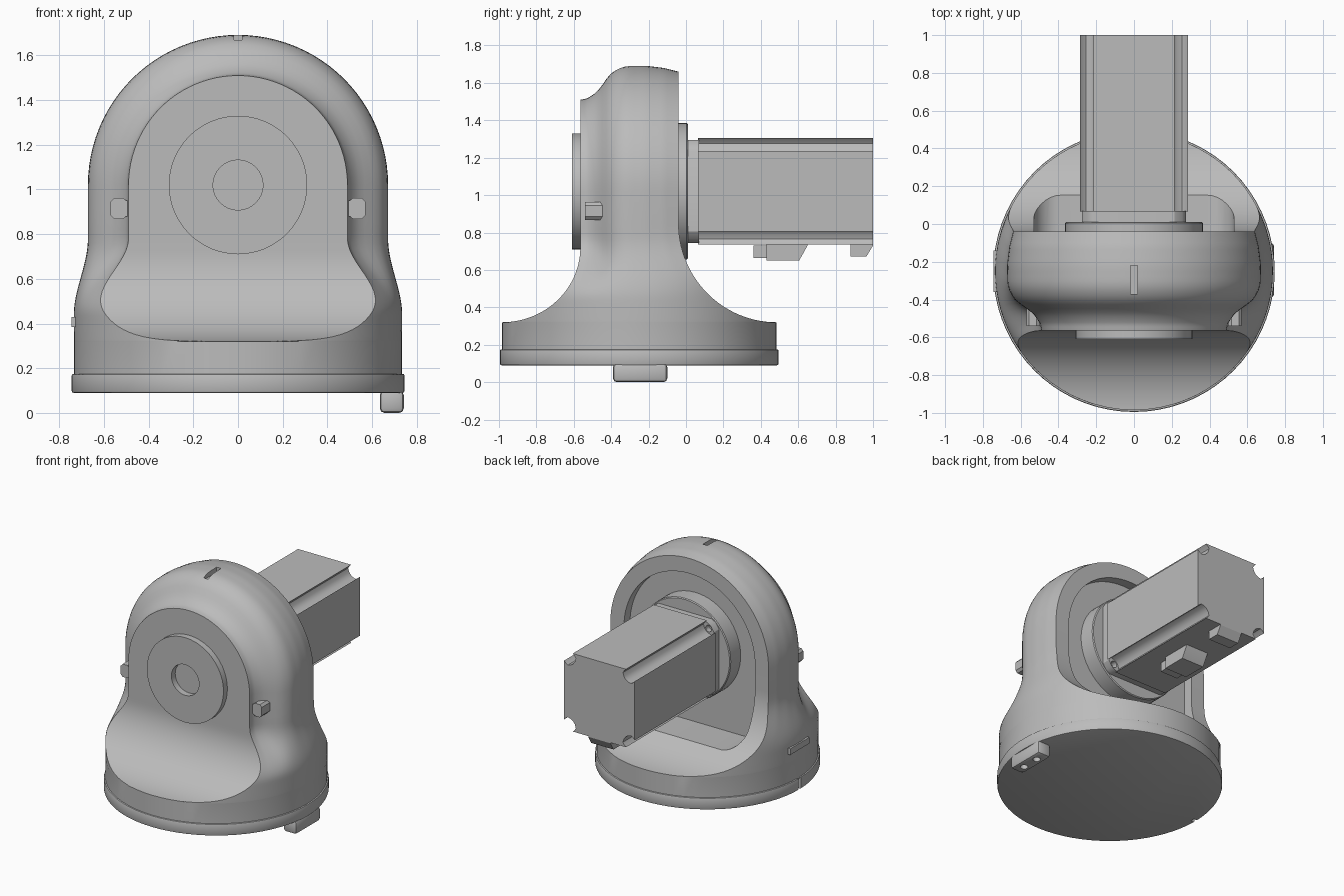
import bpy, bmesh
from math import sin, cos, pi, sqrt

cube = bpy.data.objects.get("Cube")
if cube:
    bpy.data.objects.remove(cube)

grey = bpy.data.materials.new("plain_grey")
grey.use_nodes = True
grey.diffuse_color = (0.5, 0.5, 0.5, 1)
grey.node_tree.nodes["Principled BSDF"].inputs["Base Color"].default_value = (0.5, 0.5, 0.5, 1)

AXIS_Z = 1.02      # height of the horizontal shaft
BASE_Y = -0.25     # centre of the round base
PLACE = {"x": lambda u, v, a: (a, u, v),
         "y": lambda u, v, a: (u, a, v),
         "z": lambda u, v, a: (u, v, a)}


def loft(name, rings):
    """Closed solid through rings that all have the same point count."""
    bm = bmesh.new()
    loops = [[bm.verts.new(p) for p in ring] for ring in rings]
    n = len(loops[0])
    for low, high in zip(loops, loops[1:]):
        for i in range(n):
            j = (i + 1) % n
            bm.faces.new((low[i], low[j], high[j], high[i]))
    bm.faces.new(loops[0])
    bm.faces.new(loops[-1])
    bmesh.ops.remove_doubles(bm, verts=bm.verts, dist=0.0005)
    bmesh.ops.recalc_face_normals(bm, faces=bm.faces)
    mesh = bpy.data.meshes.new(name)
    bm.to_mesh(mesh)
    bm.free()
    obj = bpy.data.objects.new(name, mesh)
    obj.data.materials.append(grey)
    bpy.context.collection.objects.link(obj)
    return obj


def prism(name, outline, axis, a, b):
    return loft(name, [[PLACE[axis](u, v, t) for u, v in outline] for t in (a, b)])


def circle(r, u=0, v=0, n=48):
    return [(u + r * cos(2 * pi * i / n), v + r * sin(2 * pi * i / n)) for i in range(n)]


def box(name, x, y, z):
    return prism(name, [(x[0], y[0]), (x[1], y[0]), (x[1], y[1]), (x[0], y[1])], "z", *z)


def apply_modifiers(obj):
    bpy.context.view_layer.update()
    evaluated = obj.evaluated_get(bpy.context.evaluated_depsgraph_get())
    mesh = bpy.data.meshes.new_from_object(evaluated)
    obj.modifiers.clear()
    obj.data = mesh


def cut(obj, *cutters):
    for cutter in cutters:
        mod = obj.modifiers.new("cut", "BOOLEAN")
        mod.operation, mod.solver, mod.object = "DIFFERENCE", "EXACT", cutter
    apply_modifiers(obj)
    for cutter in cutters:
        bpy.data.objects.remove(cutter)


def bevel(obj, width, segments=2):
    mod = obj.modifiers.new("bevel", "BEVEL")
    mod.width, mod.segments, mod.limit_method = width, segments, "ANGLE"
    apply_modifiers(obj)


# Housing: flared round foot blending into a stepped arch
STEP = [(0, .49), (.07, .497), (.14, .52), (.2, .55), (.25, .59), (.3, .625),
        (.38, .655), (.47, .67), (.66, .672), (.85, .66), (1, .64)]
N = 32


def arch_radius(v):
    for (v0, r0), (v1, r1) in zip(STEP, STEP[1:]):
        if v <= v1:
            return r0 + (r1 - r0) * (v - v0) / (v1 - v0)
    return STEP[-1][1]


def scoop(z, y_out, y_in, top):
    """Depth of the concave front or back face at a height."""
    if z >= top:
        return y_in
    h = min(1, (top - z) / (top - 0.32))
    return y_out + (y_in - y_out) * sqrt(max(0, 1 - h * h))


def housing_ring(z, angle=0):
    front = scoop(z, -0.985, -0.565, 0.72)
    back = scoop(z, 0.485, -0.04, 0.85)
    t = min(1, max(0, (z - 0.44) / 0.34))
    t = t * t * (3 - 2 * t)
    half = []
    for i in range(N + 1):
        v = (1 - cos(pi * i / N)) / 2
        y = front + (back - front) * v
        foot = sqrt(max(0, 0.735 ** 2 - (y - BASE_Y) ** 2))
        r = foot + (arch_radius(v) - foot) * t
        half.append((r * cos(angle), y, z + r * sin(angle)))
    return half + [(-x, y, h) for x, y, h in reversed(half)]


rings = [housing_ring(0.165)]
rings += [housing_ring(0.32 + 0.53 * (1 - cos(pi / 2 * i / 28))) for i in range(29)]
rings += [housing_ring(AXIS_Z, pi / 2 * i / 24) for i in range(25)]
housing = loft("housing", rings)

# Rear pocket, arched above with rounded lower corners
W, FLOOR, R = 0.53, 0.44, 0.14
pocket = [(W * cos(pi * i / 40), AXIS_Z + W * sin(pi * i / 40)) for i in range(41)]
for side, start in ((-1, pi), (1, 1.5 * pi)):
    pocket += [(side * (W - R) + R * cos(start + pi / 2 * i / 8),
                FLOOR + R + R * sin(start + pi / 2 * i / 8)) for i in range(9)]
cut(housing,
    prism("pocket_cutter", pocket, "y", -0.11, 0.6),
    box("slit_cutter", (-.018, .018), (-.37, -.22), (1.655, 1.8)))

# Base ring with an index notch
base = prism("base_ring", circle(0.745, 0, BASE_Y, 72), "z", 0.09, 0.175)
bevel(base, 0.008)
cut(base, box("notch_cutter", (-.8, -.715), (-.265, -.235), (0, .3)))
box("side_plate", (-.745, -.6), (-.36, -.14), (.385, .43))

# Foot connector with two holes underneath
foot = box("foot_block", (.635, .742), (-.39, -.1), (0, .1))
bevel(foot, 0.02)
cut(foot, *[prism("hole_cutter", circle(.026, .69, y, 16), "z", -.1, .05) for y in (-.31, -.18)])

# Front hub with a blind bore
hub = prism("front_hub", circle(0.31, 0, AXIS_Z), "y", -0.61, -0.5)
cut(hub, prism("bore_cutter", circle(0.112, 0, AXIS_Z, 32), "y", -0.7, -0.56))

# Side pegs
for side, label in ((1, "left"), (-1, "right")):
    outline = [(.47, .88), (.5, .88), (.515, .868), (.555, .868), (.57, .885),
               (.57, .945), (.555, .962), (.515, .962), (.5, .95), (.47, .95)]
    prism(label + "_peg", [(side * u, v) for u, v in outline], "y", -0.54, -0.43)

# Rear flange behind the motor
flange = prism("motor_flange", circle(0.365, 0, AXIS_Z, 64), "y", -0.13, 0.01)
bevel(flange, 0.006, 1)


def four_corners(corner):
    """Repeat one corner outline around the shaft by quarter turns."""
    points, quarter = [], list(corner)
    for _ in range(4):
        points += quarter
        quarter = [(-v, u) for u, v in quarter]
    return [(u, v + AXIS_Z) for u, v in points]


# Motor mounting plate with bolt holes
plate = prism("motor_plate", four_corners([(.275, .215), (.255, .25), (.215, .275)]),
              "y", 0.0, 0.07)
cut(plate, *[prism("bolt_cutter", circle(.024, sx * .232, AXIS_Z + sz * .232, 16), "y", .03, .2)
             for sx in (-1, 1) for sz in (-1, 1)])

# Motor body with scooped corners
scooped = [(.285, .215), (.27, .2)]
scooped += [(.262 - .072 * sin(a), .262 - .072 * cos(a)) for a in (.1, .5, .785, 1.07, 1.47)]
scooped += [(.2, .27), (.215, .285)]
prism("motor_body", four_corners(scooped), "y", 0.065, 1.0)

# Cable sockets under the motor
sockets = {"main_socket": [(.43, .76), (.65, .76), (.65, .73), (.605, .65), (.43, .65)],
           "socket_plug": [(.36, .73), (.45, .73), (.45, .663), (.36, .663)],
           "rear_socket": [(.88, .76), (1, .76), (1, .73), (.965, .672), (.88, .672)]}
for name, outline in sockets.items():
    w = 0.07 if name == "socket_plug" else 0.09
    prism(name, outline, "x", -w, w)

# Smooth shading with sharp edges kept
bpy.ops.object.select_all(action="DESELECT")
for obj in bpy.context.collection.objects:
    if obj.type == "MESH" and grey.name in obj.data.materials:
        obj.select_set(True)
        bpy.context.view_layer.objects.active = obj
bpy.ops.object.shade_smooth_by_angle(angle=pi / 6)
